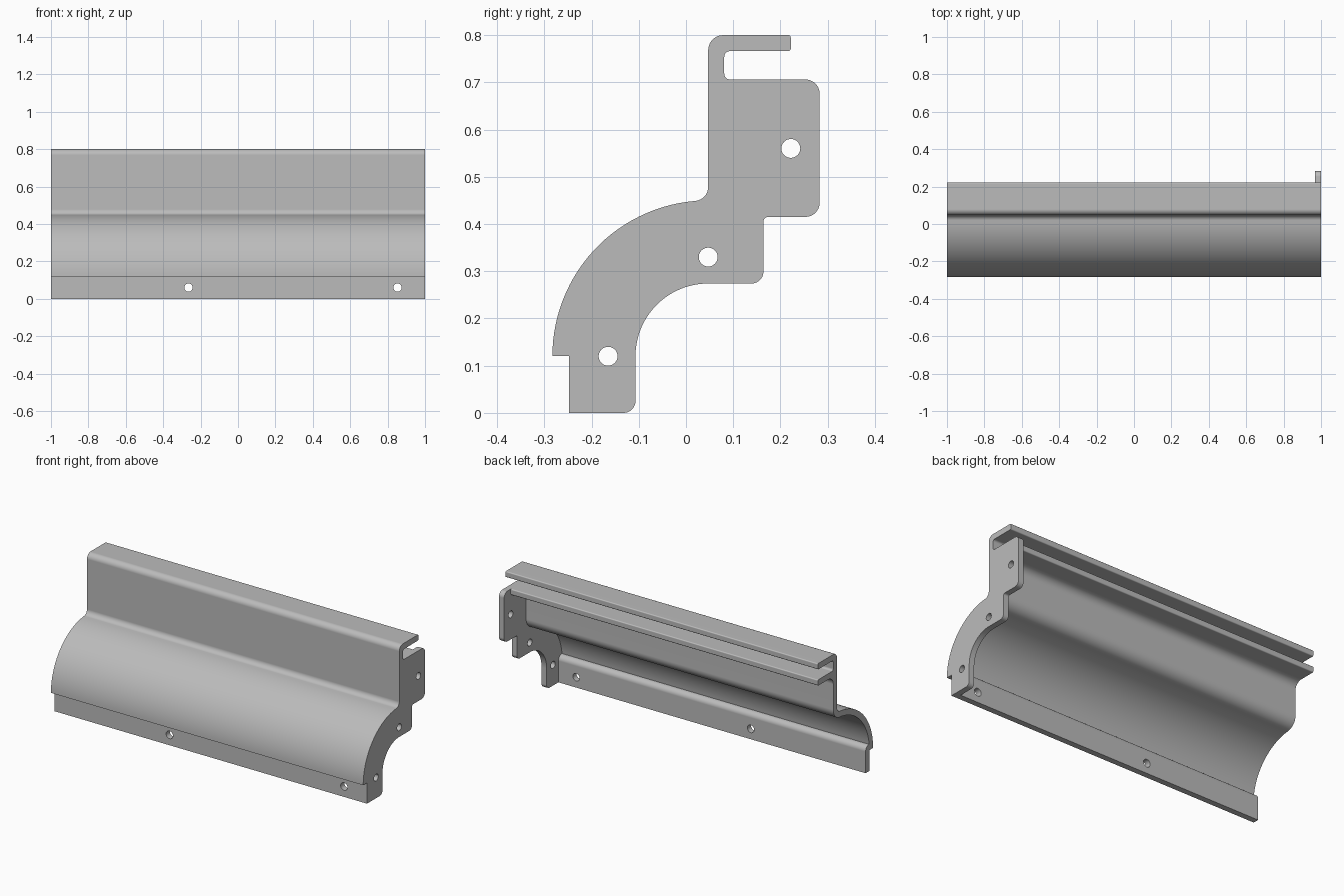
import bpy
import bmesh
from math import sin, cos, pi, radians, atan2, degrees, sqrt
from mathutils import Vector, Matrix

if "Cube" in bpy.data.objects:
    bpy.data.objects.remove(bpy.data.objects["Cube"], do_unlink=True)

grey = bpy.data.materials.new("light grey metal")
grey.use_nodes = True
grey.diffuse_color = (0.5, 0.5, 0.5, 1)
grey.node_tree.nodes["Principled BSDF"].inputs["Base Color"].default_value = grey.diffuse_color

THICK = 0.034
PLATE_X = 0.967
CENTRE = (0.047, 0.12)      # centre of the big curve
R_OUT = 0.33
R_BEND = 0.03               # bend between curve and wall
BEND = (CENTRE[0] - R_BEND,
        CENTRE[1] + sqrt((R_OUT + R_BEND) ** 2 - R_BEND ** 2))
MEET = degrees(atan2(BEND[1] - CENTRE[1], BEND[0] - CENTRE[0]))


def arc(c, r, a, b, n=28):
    """Points (y, z) on an arc from angle a to b in degrees."""
    angles = [radians(a + (b - a) * i / n) for i in range(n + 1)]
    return [(c[0] + r * cos(t), c[1] + r * sin(t)) for t in angles]


def rounded(points, n=8):
    """Replace each (y, z, radius) corner by a tangent arc."""
    out = []
    for i, p in enumerate(points):
        here = Vector(p[:2])
        if len(p) == 2:
            out.append(here)
            continue
        d1 = (Vector(points[i - 1][:2]) - here).normalized()
        d2 = (Vector(points[(i + 1) % len(points)][:2]) - here).normalized()
        half = d1.angle(d2) / 2
        r = p[2]
        mid = here + (d1 + d2).normalized() * r / sin(half)
        start = here + d1 * r * cos(half) / sin(half) - mid
        sweep = pi - 2 * half
        if d1.x * d2.y - d1.y * d2.x > 0:
            sweep = -sweep
        for k in range(n + 1):
            out.append(mid + Matrix.Rotation(sweep * k / n, 2) @ start)
    return out


def extrude(name, profile, x0, x1):
    """Closed (y, z) profile extruded along x."""
    bm = bmesh.new()
    face = bm.faces.new([bm.verts.new((x0, p[0], p[1])) for p in profile])
    new = bmesh.ops.extrude_face_region(bm, geom=[face])["geom"]
    bmesh.ops.translate(bm, vec=(x1 - x0, 0, 0),
                        verts=[v for v in new if isinstance(v, bmesh.types.BMVert)])
    bmesh.ops.recalc_face_normals(bm, faces=bm.faces)
    return make_object(name, bm)


def make_object(name, bm):
    mesh = bpy.data.meshes.new(name)
    bm.to_mesh(mesh)
    bm.free()
    mesh.materials.append(grey)
    ob = bpy.data.objects.new(name, mesh)
    bpy.context.scene.collection.objects.link(ob)
    return ob


def combine(target, other, operation):
    """Apply a boolean and remove the helper."""
    mod = target.modifiers.new("combine", 'BOOLEAN')
    mod.object, mod.operation, mod.solver = other, operation, 'EXACT'
    graph = bpy.context.evaluated_depsgraph_get()
    mesh = bpy.data.meshes.new_from_object(target.evaluated_get(graph))
    target.modifiers.clear()
    target.data = mesh
    bpy.data.objects.remove(other, do_unlink=True)


def drill(target, centre, radius, axis):
    bm = bmesh.new()
    bmesh.ops.create_cone(bm, cap_ends=True, segments=32, radius1=radius,
                          radius2=radius, depth=0.2,
                          matrix=Matrix.Translation(centre) @ Matrix.Rotation(pi / 2, 4, axis))
    cutter = make_object("hole_cutter", bm)
    cutter.hide_render = True
    combine(target, cutter, 'DIFFERENCE')


# Outer front, top hook and slot, shared by sheet and end plate
front = ([(-0.248, 0), (-0.248, 0.12)]
         + arc(CENTRE, R_OUT, 180, MEET)
         + arc(BEND, R_BEND, MEET - 180, 0, 10)[1:]
         + [(0.047, 0.8, 0.032), (0.222, 0.8, 0.006), (0.222, 0.766, 0.006),
            (0.081, 0.766, 0.012), (0.081, 0.706, 0.012)])

# Sheet: lower lip of the channel, inner bend, inner curve, stepped flange
sheet_back = ([(0.222, 0.706, 0.006), (0.222, 0.672, 0.006), (0.081, 0.672, 0.045)]
              + arc(BEND, R_BEND + THICK, 0, MEET - 180, 10)
              + arc(CENTRE, R_OUT - THICK, MEET, 173.4)[1:]
              + [(-0.214, 0.154, 0.03), (-0.214, 0)])

# End plate: stepped back edge with rounded corners
plate_back = ([(0.283, 0.706, 0.03), (0.283, 0.415, 0.03), (0.164, 0.415, 0.01),
               (0.164, 0.274, 0.025)]
              + arc(CENTRE, 0.154, 90, 180)
              + [(-0.107, 0, 0.025)])

panel = extrude("curved_panel", rounded(front + sheet_back), -1, PLATE_X)
plate = extrude("end_plate", rounded(front + plate_back), PLATE_X, 1)

# Screw holes
for y, z in ((0.222, 0.56), (0.047, 0.33), (-0.165, 0.12)):
    drill(plate, (0.98, y, z), 0.02, 'Y')
for x in (-0.265, 0.853):
    drill(panel, (x, -0.231, 0.06), 0.022, 'X')

# One solid part, smooth on the bends
combine(panel, plate, 'UNION')
panel.name = "curved_panel_with_end_plate"
bpy.ops.object.select_all(action='DESELECT')
panel.select_set(True)
bpy.context.view_layer.objects.active = panel
bpy.ops.object.shade_smooth_by_angle(angle=radians(30))
weighted = panel.modifiers.new("flat_face_normals", 'WEIGHTED_NORMAL')
weighted.keep_sharp = True
